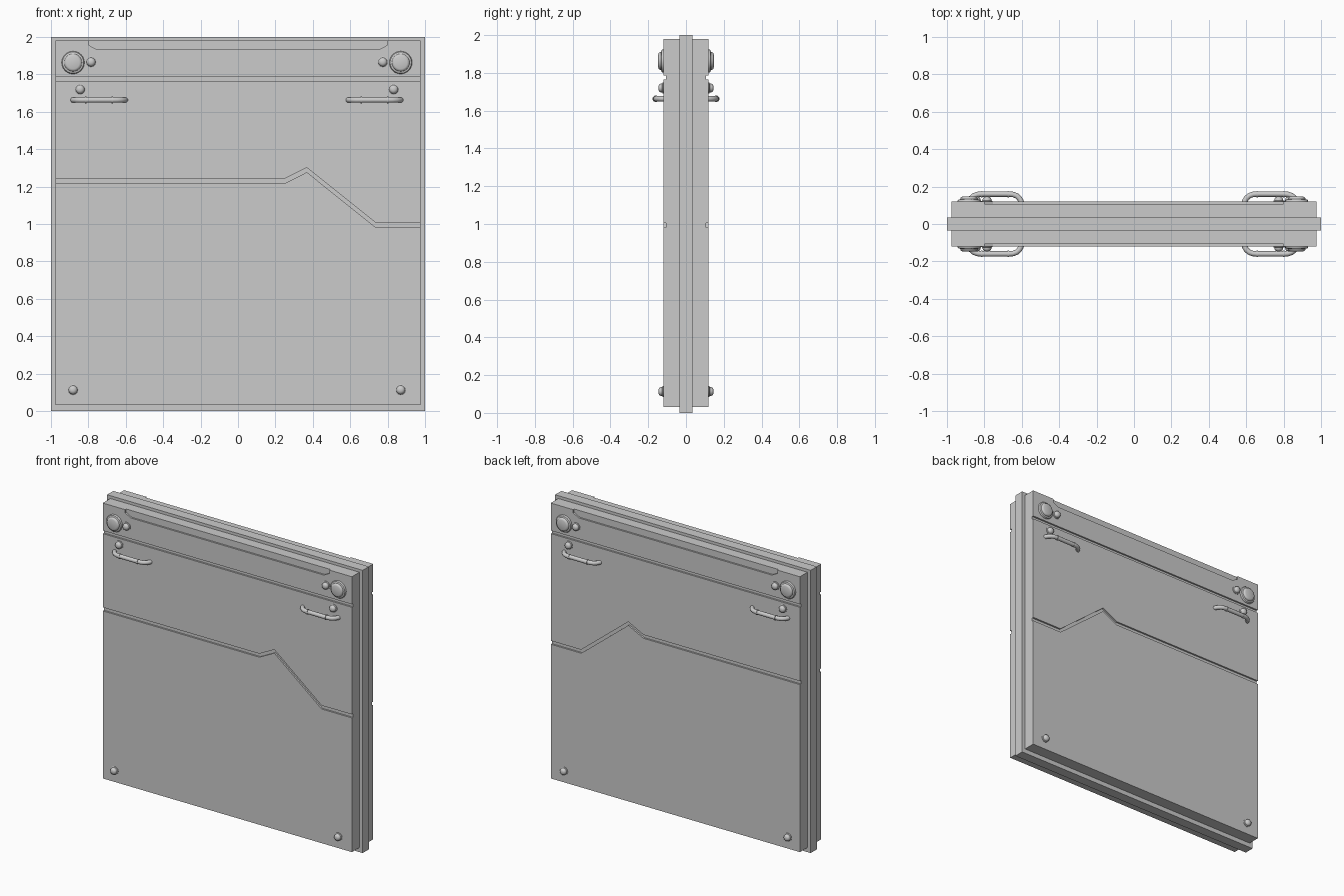
import bpy, bmesh, math
from mathutils import Vector, Matrix

if "Cube" in bpy.data.objects:
    bpy.data.objects.remove(bpy.data.objects["Cube"])

MID = -0.006    # the fittings are symmetric about this x
FACE = 0.119    # panel face distance from the centre plane
DEPTH = 0.012   # groove depth


def finish(name, bm, smooth=False, mirror=False):
    bmesh.ops.recalc_face_normals(bm, faces=bm.faces)
    mesh = bpy.data.meshes.new(name)
    bm.to_mesh(mesh)
    bm.free()
    ob = bpy.data.objects.new(name, mesh)
    bpy.context.collection.objects.link(ob)
    if mirror:
        m = ob.modifiers.new("front_to_back", 'MIRROR')
        m.use_axis = (False, True, False)
    if smooth:
        bpy.ops.object.select_all(action='DESELECT')
        ob.select_set(True)
        bpy.context.view_layer.objects.active = ob
        bpy.ops.object.shade_smooth_by_angle(angle=math.radians(40))
    return ob


def prism(name, outline, y0, y1):
    """Extrude an (x, z) outline from y0 to y1."""
    bm = bmesh.new()
    f = bm.faces.new([bm.verts.new((x, y0, z)) for x, z in outline])
    ext = bmesh.ops.extrude_face_region(bm, geom=[f])
    verts = [g for g in ext['geom'] if isinstance(g, bmesh.types.BMVert)]
    bmesh.ops.translate(bm, verts=verts, vec=(0, y1 - y0, 0))
    return finish(name, bm)


def rect(x, z0, z1):
    return [(-x, z0), (x, z0), (x, z1), (-x, z1)]


def boolean(target, tool, op):
    m = target.modifiers.new(tool.name, 'BOOLEAN')
    m.operation, m.object, m.solver = op, tool, 'EXACT'
    bpy.context.view_layer.objects.active = target
    bpy.ops.object.modifier_apply(modifier=m.name)
    bpy.data.objects.remove(tool)


def lathe(name, x, z, profile, sides):
    """Turned part on both faces; profile is (radius, height above face)."""
    bm = bmesh.new()
    rings = []
    for r, h in profile:
        rings.append([bm.verts.new((x + r * math.cos(2 * math.pi * i / sides), -FACE - h,
                                    z + r * math.sin(2 * math.pi * i / sides)))
                      for i in range(sides)])
    for a, b in zip(rings, rings[1:]):
        for i in range(sides):
            j = (i + 1) % sides
            bm.faces.new((a[i], a[j], b[j], b[i]))
    bm.faces.new(rings[-1])
    bm.faces.new(rings[0])
    return finish(name, bm, True, True)


def tube(name, path, radius, sides=12):
    """Round tube along a path lying in a horizontal plane."""
    bm = bmesh.new()
    pts = [Vector(p) for p in path]
    rings = []
    for k, p in enumerate(pts):
        t = (pts[min(k + 1, len(pts) - 1)] - pts[max(k - 1, 0)]).normalized()
        n = t.cross(Vector((0, 0, 1)))
        rings.append([bm.verts.new(p + radius * (n * math.cos(2 * math.pi * i / sides)
                                   + Vector((0, 0, 1)) * math.sin(2 * math.pi * i / sides)))
                      for i in range(sides)])
    for a, b in zip(rings, rings[1:]):
        for i in range(sides):
            j = (i + 1) % sides
            bm.faces.new((a[i], a[j], b[j], b[i]))
    bm.faces.new(rings[0])
    bm.faces.new(rings[-1])
    return finish(name, bm, True, True)


# Slab: thin wide core with a thicker inset panel through it
panel = prism("wall_panel", rect(0.975, 0.032, 1.98), -FACE, FACE)
boolean(panel, prism("core", rect(1.0, 0.0, 2.0), -0.035, 0.035), 'UNION')

# Grooves and top recess on both faces
step = [(-1.1, 1.242), (0.25, 1.242), (0.368, 1.302), (0.737, 1.006), (1.1, 1.006)]
cuts = {
    "straight_groove": rect(1.1, 1.764, 1.785),
    "stepped_groove": step + [(x, z - 0.025) for x, z in reversed(step)],
    "top_recess": [(-0.8, 2.1), (-0.8, 1.957), (-0.755, 1.933),
                   (0.755, 1.933), (0.8, 1.957), (0.8, 2.1)],
}
for name, outline in cuts.items():
    for s in (-1, 1):
        boolean(panel, prism(name, outline, s * (FACE - DEPTH), s * 0.2), 'DIFFERENCE')

# Fittings, left and right
button = [(0.061, -0.004), (0.061, 0.005), (0.057, 0.011), (0.050, 0.012), (0.047, 0.014),
          (0.046, 0.020), (0.042, 0.025), (0.034, 0.028)]
bolt = [(0.029, -0.004), (0.029, 0.004), (0.024, 0.007), (0.023, 0.015),
        (0.019, 0.022), (0.012, 0.026), (0.005, 0.0275)]
for side, s in (("left", -1), ("right", 1)):
    lathe(f"button_{side}", MID + s * 0.876, 1.863, button, 24)
    lathe(f"upper_bolt_{side}", MID + s * 0.780, 1.866, bolt, 12)
    lathe(f"middle_bolt_{side}", MID + s * 0.838, 1.720, bolt, 12)
    lathe(f"lower_bolt_{side}", MID + s * 0.876, 0.113, bolt, 12)

    # Bent bar handle with two collars
    cx, z, y = MID + s * 0.736, 1.663, -0.160
    bend = [(0.141, -0.112), (0.138, -0.122), (0.129, -0.138),
            (0.114, -0.151), (0.095, -0.158), (0.072, y)]
    path = [(cx - x, yy, z) for x, yy in bend] + [(cx + x, yy, z) for x, yy in reversed(bend)]
    tube(f"handle_{side}", path, 0.0145)
    for tag, dx in (("a", -0.071), ("b", 0.071)):
        tube(f"handle_collar_{side}_{tag}",
             [(cx + dx - 0.004, y, z), (cx + dx + 0.004, y, z)], 0.0175)
